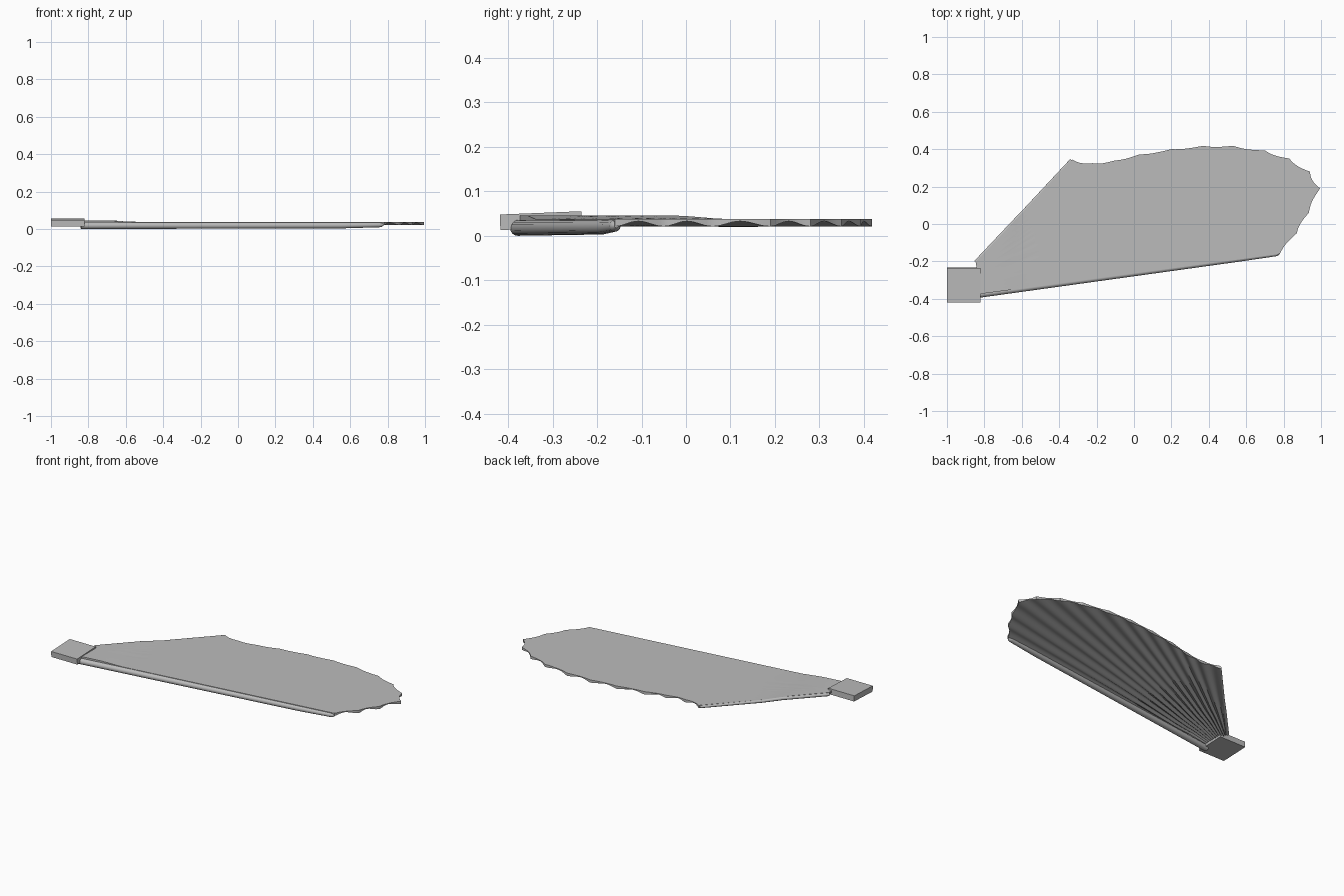
import bpy, bmesh, math
from mathutils import Vector, Matrix

if "Cube" in bpy.data.objects:
    bpy.data.objects.remove(bpy.data.objects["Cube"], do_unlink=True)

grey = bpy.data.materials.new("plain_grey")
grey.use_nodes = True
grey.diffuse_color = (0.5, 0.5, 0.5, 1)
grey.node_tree.nodes["Principled BSDF"].inputs["Base Color"].default_value = (0.5, 0.5, 0.5, 1)


def add_object(name, bm, smooth=True):
    bmesh.ops.recalc_face_normals(bm, faces=bm.faces)
    mesh = bpy.data.meshes.new(name)
    bm.to_mesh(mesh)
    bm.free()
    mesh.materials.append(grey)
    obj = bpy.data.objects.new(name, mesh)
    bpy.context.collection.objects.link(obj)
    if smooth:
        bpy.ops.object.select_all(action="DESELECT")
        obj.select_set(True)
        bpy.context.view_layer.objects.active = obj
        bpy.ops.object.shade_smooth_by_angle(angle=math.radians(35))
    return obj


def tapered_rod(name, points, radii, sides=16):
    """Loft round rings along a nearly straight path."""
    bm = bmesh.new()
    axis = (Vector(points[-1]) - Vector(points[0])).normalized()
    side = axis.cross(Vector((0, 0, 1))).normalized()
    up = side.cross(axis)
    rings = []
    for p, r in zip(points, radii):
        angles = [2 * math.pi * k / sides for k in range(sides)]
        rings.append([bm.verts.new(Vector(p) + r * (side * math.cos(a) + up * math.sin(a)))
                      for a in angles])
    for a, b in zip(rings, rings[1:]):
        for k in range(sides):
            n = (k + 1) % sides
            bm.faces.new((a[k], a[n], b[n], b[k]))
    bm.faces.new(rings[0])
    bm.faces.new(rings[-1])
    return add_object(name, bm)


# Rib tips around the scalloped outer edge, trailing to leading
tips = [Vector(p) for p in (
    (-0.33, 0.345), (-0.22, 0.325), (-0.1, 0.34), (0.03, 0.372), (0.2, 0.4),
    (0.37, 0.418), (0.53, 0.418), (0.7, 0.393), (0.83, 0.35), (0.94, 0.28),
    (0.995, 0.19), (0.935, 0.06), (0.87, -0.05), (0.78, -0.16))]
root_trail, root_lead = Vector((-0.845, -0.205)), Vector((-0.83, -0.375))
SECTORS, STEPS, ROWS = len(tips) - 1, 8, 24


def top_height(x):
    """The web is slightly raised beside the root."""
    f = min(max((x + 0.68) / 0.1, 0), 1)
    return 0.046 - 0.008 * f


# Fin web: flat on top, ribbed underneath
bm = bmesh.new()
top, bottom = [], []
for i in range(SECTORS * STEPS + 1):
    s = min(i // STEPS, SECTORS - 1)
    f = i / STEPS - s
    root = root_trail.lerp(root_lead, i / (SECTORS * STEPS))
    tip = tips[s].lerp(tips[s + 1], f)
    tip -= (tip - root).normalized() * 0.013 * math.sin(math.pi * f)
    ridge = math.cos(math.pi * f) ** 2
    upper, lower = [], []
    for j in range(ROWS + 1):
        p = root.lerp(tip, j / ROWS)
        z = top_height(p.x)
        upper.append(bm.verts.new((p.x, p.y, z)))
        lower.append(bm.verts.new((p.x, p.y, z - 0.005 - 0.012 * ridge)))
    top.append(upper)
    bottom.append(lower)
for i in range(len(top) - 1):
    for sheet in (top, bottom):
        for j in range(ROWS):
            bm.faces.new((sheet[i][j], sheet[i + 1][j], sheet[i + 1][j + 1], sheet[i][j + 1]))
    for j in (0, ROWS):
        bm.faces.new((top[i][j], top[i + 1][j], bottom[i + 1][j], bottom[i][j]))
for i in (0, -1):
    for j in range(ROWS):
        bm.faces.new((top[i][j], top[i][j + 1], bottom[i][j + 1], bottom[i][j]))
add_object("fin_web", bm)

# Thick leading spar with a rounded tip
tapered_rod("leading_spar",
            [(-0.84, -0.378, 0.018), (0.55, -0.187, 0.019), (0.755, -0.16, 0.022),
             (0.77, -0.158, 0.022), (0.778, -0.157, 0.022)],
            [0.018, 0.016, 0.013, 0.01, 0.004])

# Thin trailing spar
tapered_rod("trailing_spar",
            [(-0.847, -0.205, 0.035), (-0.66, -0.007, 0.035), (-0.58, 0.078, 0.029),
             (-0.335, 0.342, 0.029)],
            [0.01, 0.01, 0.009, 0.008], 12)

# Slightly tilted mounting block
bm = bmesh.new()
bmesh.ops.create_cube(bm, size=1, matrix=Matrix.Translation((-0.91, -0.326, 0.034))
                      @ Matrix.Rotation(0.04, 4, "X") @ Matrix.Diagonal((0.18, 0.184, 0.035, 1)))
add_object("mounting_block", bm, smooth=False)
